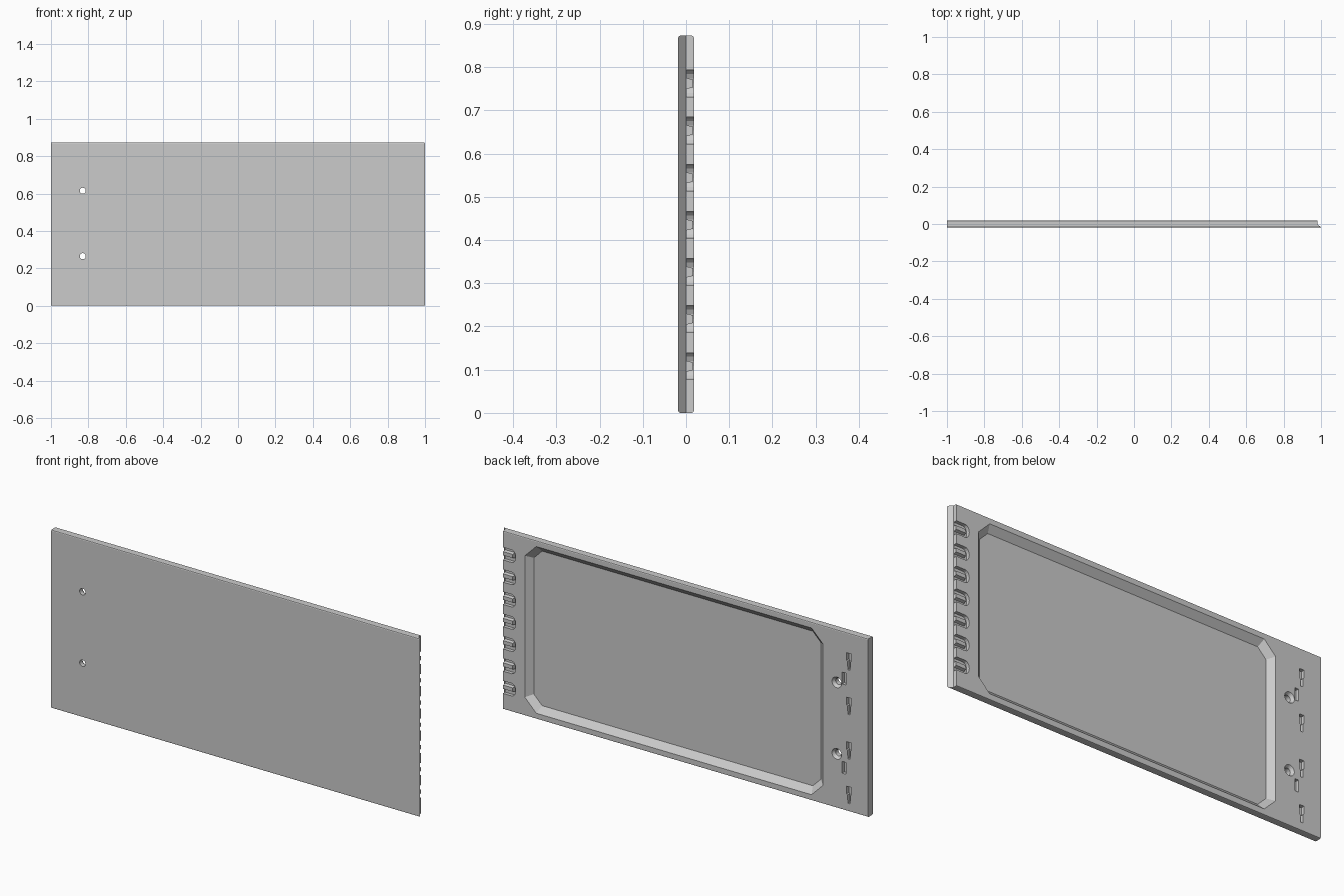
import bpy, bmesh, math

scene_cube = bpy.data.objects.get("Cube")
if scene_cube:
    bpy.data.objects.remove(scene_cube, do_unlink=True)

WIDTH, HEIGHT, HALF = 2.0, 0.873, 0.018
LIP = 0.02      # slanted front lip on the left end
FLOOR = -0.01   # depth of the large recess

grey = bpy.data.materials.new("light grey")
grey.use_nodes = True
colour = (0.6, 0.6, 0.6, 1)
grey.diffuse_color = colour
grey.node_tree.nodes["Principled BSDF"].inputs["Base Color"].default_value = colour


def loft(name, lower, upper):
    """Closed solid between two matching loops of 3D points."""
    bm = bmesh.new()
    a = [bm.verts.new(p) for p in lower]
    b = [bm.verts.new(p) for p in upper]
    bm.faces.new(a)
    bm.faces.new(b[::-1])
    for i in range(len(a)):
        j = (i + 1) % len(a)
        bm.faces.new((a[i], b[i], b[j], a[j]))
    bmesh.ops.recalc_face_normals(bm, faces=bm.faces)
    mesh = bpy.data.meshes.new(name)
    bm.to_mesh(mesh)
    bm.free()
    mesh.materials.append(grey)
    obj = bpy.data.objects.new(name, mesh)
    bpy.context.collection.objects.link(obj)
    return obj


def along_y(name, low, high, y0, y1):
    """Solid between two x-z outlines at depths y0 and y1."""
    return loft(name, [(x, y0, z) for x, z in low], [(x, y1, z) for x, z in high])


def circle(x, z, r, n=24):
    return [(x + r * math.cos(math.tau * i / n), z + r * math.sin(math.tau * i / n))
            for i in range(n)]


def rect(x0, x1, z0, z1):
    return [(x0, z0), (x1, z0), (x1, z1), (x0, z1)]


def recess_outline(inset):
    """Rectangle with cut corners, offset inwards."""
    x0, x1 = -0.755 + inset, 0.861 - inset
    z0, z1 = 0.028 + inset, HEIGHT - 0.028 - inset
    c = 0.062 - inset * (2 - math.sqrt(2))
    return [(x0 + c, z0), (x1 - c, z0), (x1, z0 + c), (x1, z1 - c),
            (x1 - c, z1), (x0 + c, z1), (x0, z1 - c), (x0, z0 + c)]


# Panel with a slanted lip on one end and softened long edges
end = WIDTH / 2
section = [(-end, -HALF), (end, -HALF), (end - LIP, 0), (end - LIP, HALF), (-end, HALF)]
panel = loft("panel", [(x, y, 0) for x, y in section], [(x, y, HEIGHT) for x, y in section])
bm = bmesh.new()
bm.from_mesh(panel.data)
long_edges = [e for e in bm.edges
              if abs(e.verts[0].co.x - e.verts[1].co.x) > 1]
bmesh.ops.bevel(bm, geom=long_edges, offset=0.005, segments=2, profile=0.5, affect='EDGES')
bm.to_mesh(panel.data)
bm.free()

# Large tray recess in the back
cutters = [along_y("recess_cutter", recess_outline(0.03), recess_outline(-0.002), FLOOR, HALF + 0.002)]

# Two screw holes with a wider seat at the back
for z in (0.265, 0.615):
    cutters.append(along_y("hole_cutter", circle(-0.83, z, 0.016), circle(-0.83, z, 0.016), -0.05, 0.05))
    cutters.append(along_y("seat_cutter", circle(-0.83, z, 0.016), circle(-0.83, z, 0.027), 0.004, HALF + 0.001))

# Four keyhole pockets and two short slots
for i in range(4):
    z, x = 0.039 + i * 0.218, -0.896
    keyhole = [(x - 0.006, z), (x + 0.006, z), (x + 0.008, z + 0.04), (x + 0.013, z + 0.045),
               (x + 0.013, z + 0.082), (x - 0.013, z + 0.082), (x - 0.013, z + 0.045), (x - 0.008, z + 0.04)]
    cutters.append(along_y("keyhole_cutter", keyhole, keyhole, 0.0, 0.03))
for z in (0.178, 0.615):
    slot = rect(-0.879, -0.859, z, z + 0.058)
    cutters.append(along_y("slot_cutter", slot, slot, 0.0, 0.03))

# Seven rounded notches open to the end, each holding a tongue
for i in range(7):
    z, r = 0.108 + i * 0.109, 0.031
    arc = [(0.932 - 0.022 * math.sin(math.pi * k / 8), z + r * math.cos(math.pi * k / 8))
           for k in range(9)]
    notch = arc + [(1.01, z - r), (1.01, z + r)]
    cutters.append(along_y("notch_cutter", notch, notch, 0.001, 0.03))
    low, high = rect(0.924, end - LIP, z - 0.013, z + 0.013), rect(0.928, end - LIP, z - 0.009, z + 0.009)
    along_y("clip_tongue", low, high, 0.0, 0.016)

# Apply the cuts, then drop the cutters
bpy.context.view_layer.objects.active = panel
for cutter in cutters:
    cutter.hide_render = True
    mod = panel.modifiers.new("cut", 'BOOLEAN')
    mod.operation, mod.solver, mod.object = 'DIFFERENCE', 'EXACT', cutter
    bpy.ops.object.modifier_apply(modifier=mod.name)
    bpy.data.objects.remove(cutter, do_unlink=True)
